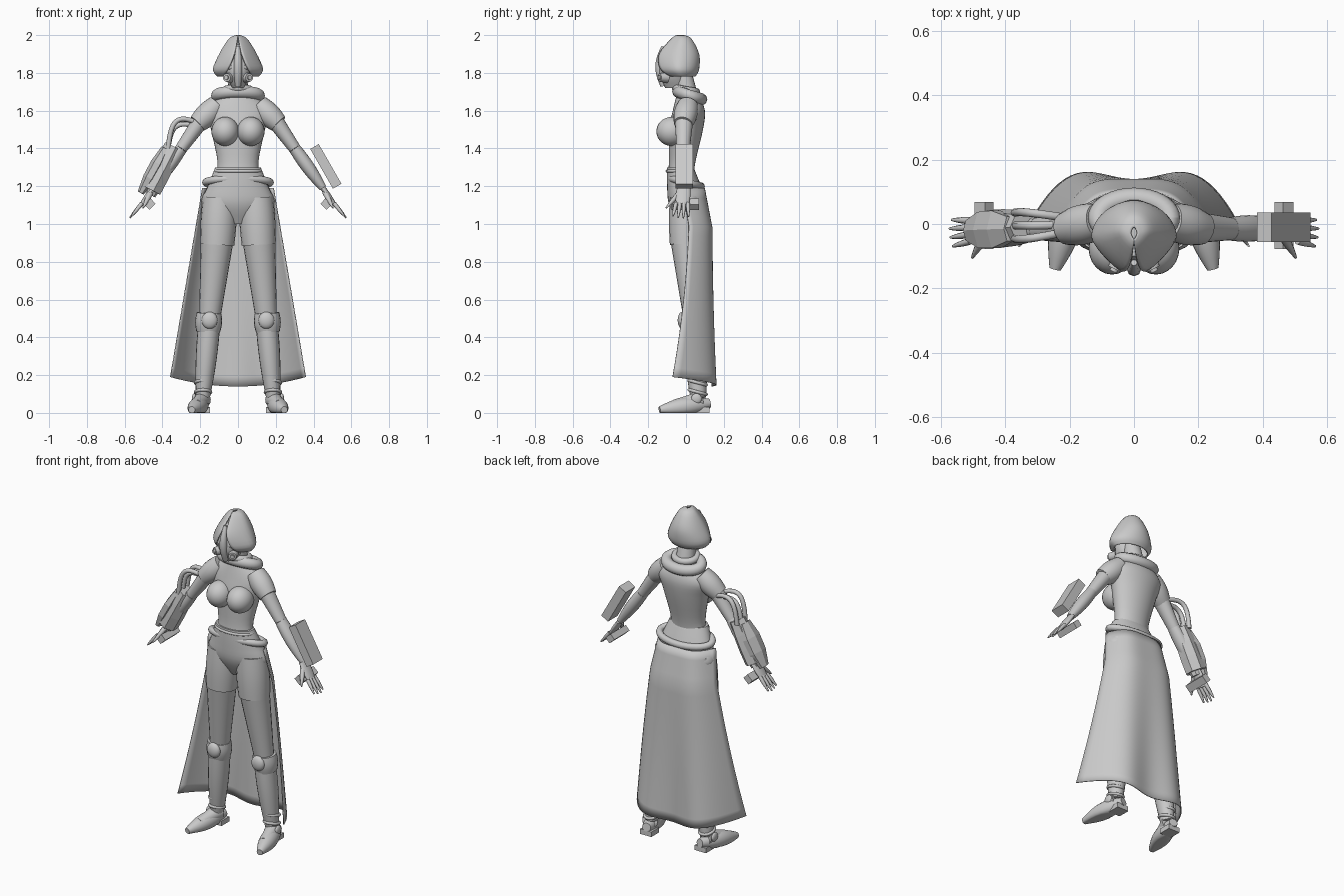
import bpy, bmesh
from math import sin, cos, pi, radians
from mathutils import Vector, Matrix

cube = bpy.data.objects.get("Cube")
if cube:
    bpy.data.objects.remove(cube, do_unlink=True)

grey = bpy.data.materials.new("plain_grey")
grey.use_nodes = True
grey.diffuse_color = (.588, .588, .588, 1)
grey.node_tree.nodes["Principled BSDF"].inputs["Base Color"].default_value = grey.diffuse_color


def finish(name, bm, angle):
    """Turn a bmesh into a named object, smooth up to the given edge angle."""
    bmesh.ops.recalc_face_normals(bm, faces=bm.faces)
    mesh = bpy.data.meshes.new(name)
    bm.to_mesh(mesh)
    bm.free()
    mesh.materials.append(grey)
    if angle:
        mesh.shade_smooth()
        mesh.set_sharp_from_angle(angle=radians(angle))
    part = bpy.data.objects.new(name, mesh)
    bpy.context.collection.objects.link(part)
    return part


def skin(name, rows, closed=True, caps=True, angle=50):
    """Join rows of points into a surface."""
    bm = bmesh.new()
    grid = [[bm.verts.new(point) for point in row] for row in rows]
    count = len(grid[0])
    for lower, upper in zip(grid, grid[1:]):
        for i in range(count if closed else count - 1):
            j = (i + 1) % count
            bm.faces.new((lower[i], lower[j], upper[j], upper[i]))
    if closed and caps:
        bm.faces.new(grid[0])
        bm.faces.new(grid[-1])
    return finish(name, bm, angle)


def spline(points, steps):
    """Smooth a list of tuples, passing through every one of them."""
    points = [Vector(point) for point in points]
    padded = [points[0], *points, points[-1]]
    result = []
    for before, start, end, after in zip(padded, padded[1:], padded[2:], padded[3:]):
        leave, arrive = (end - before) / 2, (after - start) / 2
        for step in range(steps):
            t = step / steps
            ease = t * t * (3 - 2 * t)
            result.append(start.lerp(end, ease) + leave * t * (1 - t) ** 2 - arrive * t * t * (1 - t))
    return result + [points[-1]]


def limb(name, start, end, radius, end_radius, bulge=0, depth=1, side=1,
         bow=(0, 0, 0), up=(0, 1, 0), sides=20, steps=8, angle=50):
    """Tapered tube; bulge swells its middle, bow bends it, depth widens it along up."""
    mirror = Vector((side, 1, 1))
    start, end, bow = Vector(start) * mirror, Vector(end) * mirror, Vector(bow) * mirror
    rows = []
    for step in range(steps + 1):
        t = step / steps
        along = (end - start + bow * pi * cos(pi * t)).normalized()
        wide = Vector(up).cross(along).normalized()
        deep = along.cross(wide)
        size = radius + (end_radius - radius) * t + bulge * sin(pi * t)
        row = []
        for i in range(sides):
            a = 2 * pi * i / sides
            point = start.lerp(end, t) + bow * sin(pi * t) + (wide * cos(a) + deep * depth * sin(a)) * size
            point.z = max(point.z, 0)
            row.append(point)
        rows.append(row)
    return skin(name, rows, angle=angle)


def stack(name, levels, taper=0, opening=0):
    """Level ovals (height, half width, front, back); opening leaves a growing gap in front."""
    levels = spline(levels, 4)
    rows = []
    for i, (z, half, front, back) in enumerate(levels):
        gap = opening * (i / (len(levels) - 1)) ** 1.5
        row = []
        for j in range(32):
            a = gap + (2 * pi - 2 * gap) * j / (31 if opening else 32)
            narrow = 1 - taper * max(0, cos(a))
            row.append((half * sin(a) * narrow, (front + back) / 2 - (back - front) / 2 * cos(a), z))
        rows.append(row)
    return skin(name, rows, closed=not opening)


def band(name, centre, half, deep, thick, slope=0):
    """Oval roll that slopes down to the back."""
    rows = []
    for i in range(37):
        a = 2 * pi * i / 36
        row = []
        for j in range(10):
            b = 2 * pi * j / 10
            out = thick * cos(b)
            row.append(Vector(centre) + Vector(((half + out) * cos(a), (deep + out) * sin(a),
                                                thick * sin(b) - slope * sin(a))))
        rows.append(row)
    return skin(name, rows, caps=False)


def solid(name, place, size, ball=False, tilt=0):
    """Box or ball, tilted about the front axis."""
    matrix = Matrix.Translation(place) @ Matrix.Rotation(tilt, 4, "Y") @ Matrix.Diagonal((*size, 1))
    bm = bmesh.new()
    if ball:
        bmesh.ops.create_uvsphere(bm, u_segments=24, v_segments=16, radius=1, matrix=matrix)
    else:
        bmesh.ops.create_cube(bm, size=1, matrix=matrix)
    return finish(name, bm, 50 if ball else 0)


# Torso, neck, pelvis and their wraps
stack("torso", [(1.24, .12, -.1, .04), (1.33, .108, -.09, .05), (1.5, .143, -.09, .09),
                (1.6, .165, -.07, .1), (1.68, .09, -.05, .07)])
limb("neck", (0, .01, 1.65), (0, -.02, 1.82), .06, .045)
stack("pelvis", [(1.3, .12, -.1, .04), (1.2, .16, -.1, .08), (1.1, .19, -.09, .11), (1, .06, -.04, .07)])
band("hip_belt", (0, 0, 1.22), .17, .08, .02, slope=.02)
band("waistband", (0, -.03, 1.28), .12, .07, .008)
band("cowl_collar", (0, .02, 1.68), .11, .06, .033, slope=.02)
band("cowl_inner_fold", (0, 0, 1.71), .065, .055, .02, slope=.01)

# Hood open over the masked face
hood = stack("hood", [(2, .01, -.05, -.01), (1.98, .05, -.08, .03), (1.9, .1, -.15, .07),
                      (1.82, .133, -.16, .07), (1.78, .11, -.12, .05)], taper=.4, opening=1)
hood.modifiers.new("cloth", "SOLIDIFY").thickness = .008
stack("mask", [(1.72, .03, -.11, 0), (1.78, .06, -.14, 0), (1.85, .07, -.14, 0), (1.95, .04, -.1, 0)])
limb("mask_ridge", (0, -.12, 1.73), (0, -.12, 1.94), .015, .01, .01, bow=(0, -.02, 0), sides=8)

for side, label in ((1, "left_"), (-1, "right_")):
    def paired(name, *shape, **options):
        limb(label + name, *shape, side=side, **options)

    # Breathing filter, goggle and bust
    paired("filter", (.04, -.1, 1.775), (.06, -.14, 1.775), .028, .022, up=(0, 0, 1))
    paired("filter_cap", (.05, -.12, 1.775), (.064, -.148, 1.775), .014, .012, up=(0, 0, 1))
    solid(label + "goggle", (side * .036, -.12, 1.83), (.02, .015, .015), ball=True)
    solid(label + "bust", (side * .068, -.075, 1.49), (.073, .082, .077), ball=True)

    # Arm
    elbow, wrist, knuckle = (.3, -.015, 1.4), (.45, -.012, 1.19), (.51, -.02, 1.1)
    paired("sleeve", (.11, .01, 1.63), (.215, -.015, 1.53), .055, .05, .01)
    paired("upper_arm", (.18, -.01, 1.57), elbow, .046, .032, depth=1.1)
    paired("forearm", elbow, wrist, .032, .02, .009, depth=1.15)
    paired("palm", wrist, knuckle, .014, .013, .002, depth=2.5)
    for finger in range(4):
        y = .01 - .021 * finger
        short = .007 * abs(finger - 1.3)
        paired("finger", (.508, y, 1.11), (.575 - short, y * 1.3, 1.03 + short), .011, .004, .002, sides=8)
    paired("thumb", (.46, -.03, 1.17), (.503, -.105, 1.085), .015, .004, .003, sides=8)
    solid(label + "hand_block", (side * .466, -.005, 1.105), (.046, .146, .038), tilt=side * .75)

    # Leg, boot and shoe
    knee, ankle = (.15, .04, .5), (.186, .065, .08)
    paired("shorts", (.095, 0, 1.14), (.11, 0, .89), .09, .09, .005, depth=.95)
    paired("stocking", (.11, 0, .92), knee, .087, .056, depth=.95)
    paired("boot_shaft", knee, ankle, .058, .037, .008, depth=1.1)
    paired("boot_cuff", (.153, .038, .53), (.158, .045, .43), .065, .063, .007)
    solid(label + "knee_plate", (side * .15, -.02, .49), (.042, .024, .045), ball=True)
    paired("shoe", (.18, .125, .05), (.245, -.14, .016), .025, .018, .028, up=(0, 0, 1))
    paired("instep", (.188, .08, .07), (.22, -.06, .04), .045, .03, up=(0, 0, 1))
    for z in (.11, .16):
        band(label + "ankle_strap", (side * .185, .062, z), .04, .045, .009, slope=.012)
    solid(label + "buckle", (side * .232, .055, .075), (.012, .028, .028), ball=True)
    solid(label + "heel", (side * .185, .088, .015), (.076, .075, .03))

# Long skirt, open in front, flaring downward with two back folds
rows = []
for level in range(21):
    t = level / 20
    row = []
    for column in range(41):
        u = column / 20 - 1
        back = .1 + .04 * min(1, 5 * t) + .03 * t * t * sin(pi * u) ** 2
        row.append(((.19 + .17 * t) * u, back - (.12 + .09 * t * t) * u ** 4, 1.19 - t * (1.05 - .05 * u * u)))
    rows.append(row)
skirt = skin("long_skirt", rows, closed=False)
skirt.modifiers.new("cloth", "SOLIDIFY").thickness = .005

# Box beside the left forearm
solid("forearm_box", (.465, -.01, 1.305), (.052, .092, .242), tilt=-.52)

# Faceted gauntlet with a flared outer plate on the right forearm
limb("gauntlet", (-.34, -.01, 1.41), (-.46, -.015, 1.18), .05, .06, .005, sides=7, steps=3, angle=0)
limb("gauntlet_outer_plate", (-.385, -.015, 1.4), (-.515, -.02, 1.165), .022, .018, .015,
     depth=2, sides=6, steps=3, angle=0)
limb("gauntlet_cuff", (-.43, -.013, 1.22), (-.465, -.015, 1.155), .04, .03, sides=8, steps=1, angle=0)

# Tubes arching from the upper arm to the gauntlet
for y, drop in ((-.045, 0), (-.005, .018), (.035, .004)):
    limb("arm_tube", (-.2, y / 2, 1.53 - drop), (-.37, y, 1.4), .013, .013,
         bow=(-.04, y / 4, .08 - drop), sides=10, steps=14)
